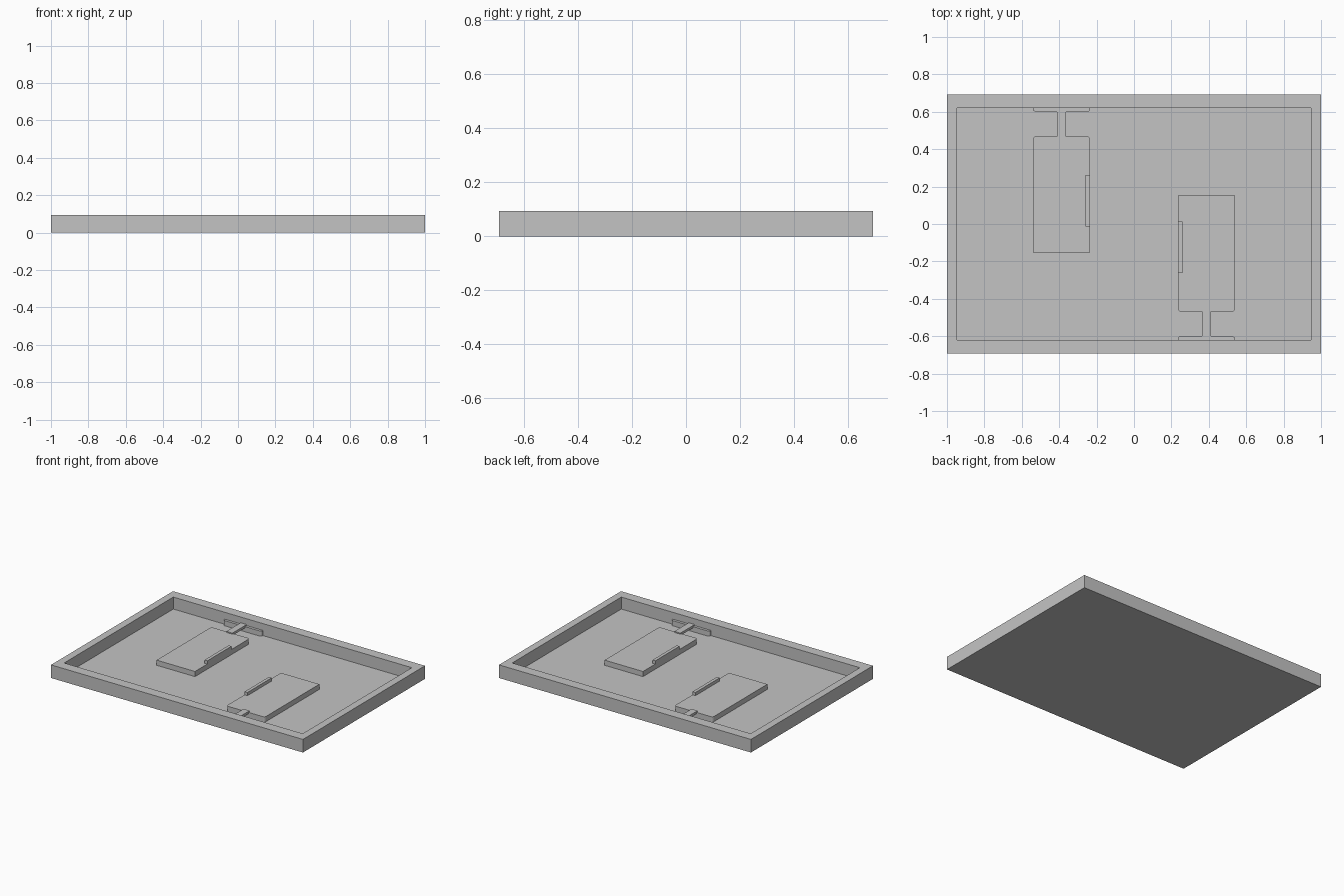
import bpy
import bmesh
import math
from mathutils import Matrix

cube = bpy.data.objects.get("Cube")
if cube:
    bpy.data.objects.remove(cube, do_unlink=True)

grey = bpy.data.materials.new("plain grey")
grey.use_nodes = True
grey.diffuse_color = (0.55, 0.55, 0.55, 1)
grey.node_tree.nodes["Principled BSDF"].inputs["Base Color"].default_value = (0.55, 0.55, 0.55, 1)

FLOOR = 0.008
HALF_X, HALF_Y, HEIGHT = 1.0, 0.692, 0.094
RIM_X, RIM_Y = 0.075, 0.073


def add_object(name, bm, turned=False):
    if turned:
        bm.transform(Matrix.Rotation(math.pi, 4, "Z"))
    mesh = bpy.data.meshes.new(name)
    bm.to_mesh(mesh)
    bm.free()
    mesh.materials.append(grey)
    obj = bpy.data.objects.new(name, mesh)
    bpy.context.collection.objects.link(obj)
    return obj


def box(x, y, z, round_side=0, radius=0.015):
    """Box from three ranges; round_side (+1 / -1) rounds the upright edges on that y side."""
    bm = bmesh.new()
    bmesh.ops.create_cube(bm, size=1)
    for v in bm.verts:
        for i, (low, high) in enumerate((x, y, z)):
            v.co[i] = high if v.co[i] > 0 else low
    if round_side:
        edge_y = y[1] if round_side > 0 else y[0]
        upright = [e for e in bm.edges
                   if abs(e.verts[0].co.z - e.verts[1].co.z) > 1e-4
                   and all(abs(v.co.y - edge_y) < 1e-5 for v in e.verts)]
        bmesh.ops.bevel(bm, geom=upright, offset=radius, segments=4,
                        profile=0.5, affect="EDGES")
    return bm


# Shallow tray: inset the top face, then sink it to leave a raised rim
bm = box((-HALF_X, HALF_X), (-HALF_Y, HALF_Y), (0, HEIGHT))
top = max(bm.faces, key=lambda f: f.calc_center_median().z)
bmesh.ops.inset_individual(bm, faces=[top], thickness=RIM_X)
for v in top.verts:
    v.co.y = math.copysign(HALF_Y - RIM_Y, v.co.y)
walls = bmesh.ops.extrude_discrete_faces(bm, faces=[top])
for v in walls["faces"][0].verts:
    v.co.z = FLOOR
add_object("tray", bm)

# Two matching latch sets, the front one turned half way round
PANEL_X = (-0.54, -0.235)
for side, turned in (("back", False), ("front", True)):
    parts = {
        "panel": box(PANEL_X, (-0.152, 0.468), (FLOOR, 0.045), 1),
        "panel_ridge": box((-0.258, -0.235), (-0.013, 0.262), (0.045, 0.068)),
        "wall_strip": box(PANEL_X, (0.6, HALF_Y - RIM_Y), (FLOOR, 0.045), -1),
        "hinge_strap": box((-0.412, -0.364), (0.457, HALF_Y - RIM_Y), (0.036, 0.053)),
    }
    for name, part in parts.items():
        add_object(side + "_" + name, part, turned)
